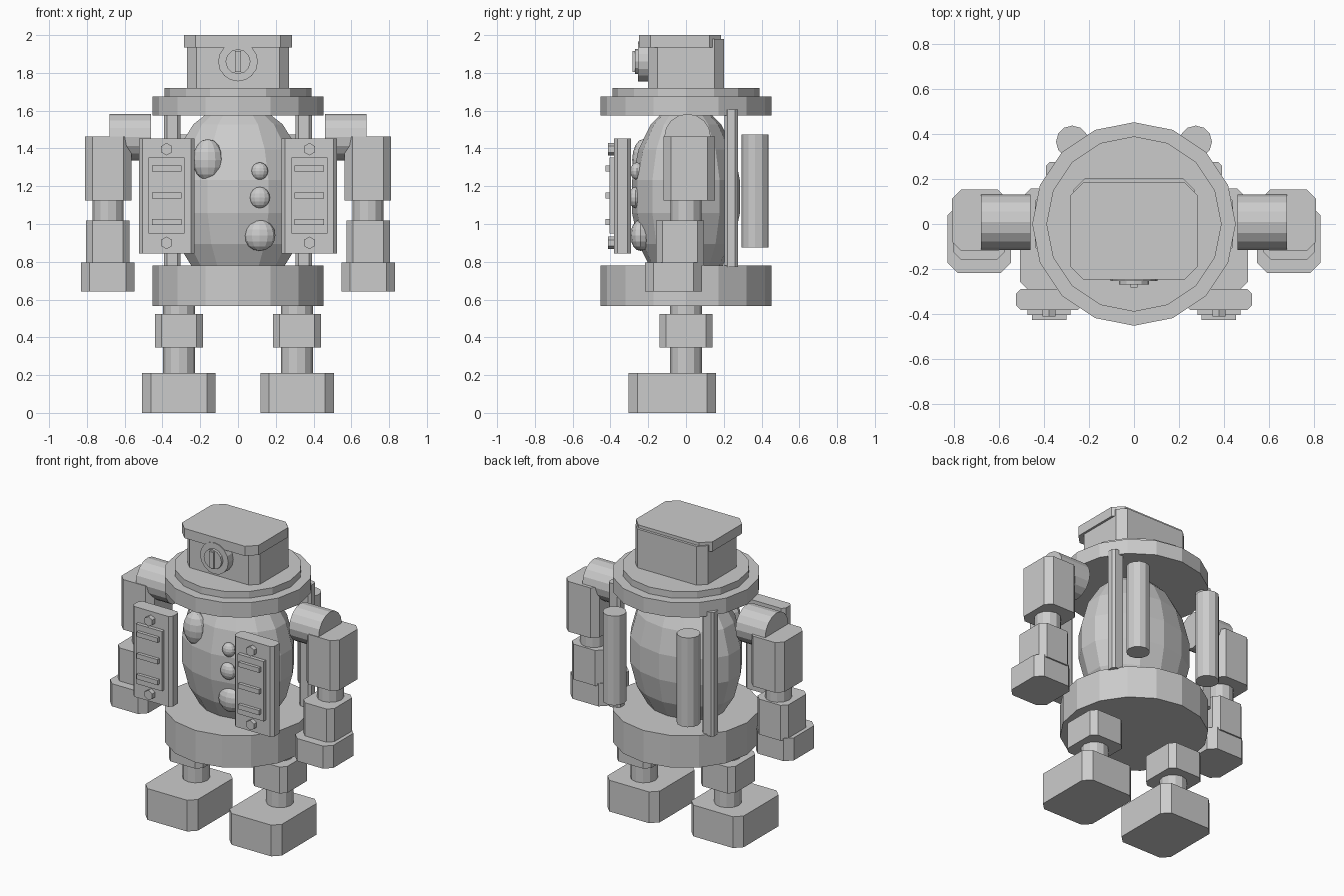
import bpy, bmesh, math
from mathutils import Matrix, Vector

if "Cube" in bpy.data.objects:
    bpy.data.objects.remove(bpy.data.objects["Cube"])

grey = bpy.data.materials.new("plain grey")
grey.diffuse_color = (0.6, 0.6, 0.6, 1)
grey.use_nodes = True
grey.node_tree.nodes["Principled BSDF"].inputs["Base Color"].default_value = grey.diffuse_color


def finish(name, bm):
    bmesh.ops.recalc_face_normals(bm, faces=bm.faces)
    mesh = bpy.data.meshes.new(name)
    bm.to_mesh(mesh)
    bm.free()
    mesh.materials.append(grey)
    obj = bpy.data.objects.new(name, mesh)
    bpy.context.collection.objects.link(obj)
    return obj


def box(name, x, y, z, cut=0.0):
    """Box from (min, max) ranges, with its vertical edges chamfered."""
    x, y, z = sorted(x), sorted(y), sorted(z)
    bm = bmesh.new()
    bmesh.ops.create_cube(bm, size=1)
    for v in bm.verts:
        v.co = Vector([(r[0] + r[1]) / 2 + c * (r[1] - r[0])
                       for r, c in zip((x, y, z), v.co)])
    if cut:
        edges = [e for e in bm.edges
                 if abs(e.verts[0].co.z - e.verts[1].co.z) > 1e-4]
        bmesh.ops.bevel(bm, geom=edges, offset=cut, segments=1, affect='EDGES')
    return finish(name, bm)


def cylinder(name, centre, radius, length, sides=16, axis='Z', turn=0.0):
    bm = bmesh.new()
    bmesh.ops.create_cone(bm, cap_ends=True, segments=sides, radius1=radius,
                          radius2=radius, depth=length)
    rot = Matrix.Rotation(turn, 4, 'Z')
    if axis == 'X':
        rot = Matrix.Rotation(math.pi / 2, 4, 'Y') @ rot
    elif axis == 'Y':
        rot = Matrix.Rotation(math.pi / 2, 4, 'X') @ rot
    bm.transform(Matrix.Translation(centre) @ rot)
    return finish(name, bm)


def ball(name, centre, radii, u=12, v=8):
    bm = bmesh.new()
    bmesh.ops.create_uvsphere(bm, u_segments=u, v_segments=v, radius=1)
    bm.transform(Matrix.Translation(centre) @ Matrix.Diagonal((*radii, 1)))
    return finish(name, bm)


# Head with its lid and round eye
box("head", (-0.27, 0.27), (-0.2, 0.202), (1.71, 1.98), 0.05)
box("head_lid", (-0.285, 0.285), (-0.248, 0.185), (1.935, 2.0), 0.06)
cylinder("eye_ring", (0, -0.22, 1.86), 0.105, 0.066, 16, 'Y')
cylinder("eye_disc", (0, -0.24, 1.86), 0.066, 0.06, 12, 'Y')
box("eye_slit", (-0.016, 0.016), (-0.283, -0.25), (1.805, 1.915))

# Neck discs, hip disc and egg-shaped body
cylinder("collar", (0, 0, 1.695), 0.39, 0.05)
cylinder("shoulder_disc", (0, 0, 1.625), 0.453, 0.1)
cylinder("hip_disc", (0, 0, 0.6725), 0.453, 0.215)
ball("body", (0, 0, 1.145), (0.377, 0.29, 0.5), 14, 9)

# Bumps on the chest
ball("chest_bump", (-0.16, -0.225, 1.34), (0.08, 0.06, 0.11))
ball("small_button", (0.115, -0.26, 1.28), (0.044, 0.035, 0.046))
ball("middle_button", (0.115, -0.268, 1.14), (0.054, 0.035, 0.056))
ball("large_button", (0.115, -0.24, 0.94), (0.083, 0.055, 0.083))

for s, side in ((-1, "left"), (1, "right")):
    def part(name, x, y, z, cut=0.0):
        box(f"{side}_{name}", (s * x[0], s * x[1]), y, z, cut)

    def tube(name, x, y, z, *args):
        cylinder(f"{side}_{name}", (s * x, y, z), *args)

    # Front panel with grille bars and hex bolts
    part("panel", (0.23, 0.525), (-0.382, -0.29), (0.845, 1.452), 0.02)
    part("grille", (0.282, 0.475), (-0.406, -0.37), (0.95, 1.352))
    for i, z in enumerate((1.01, 1.15, 1.295)):
        part(f"grille_bar_{i}", (0.3, 0.455), (-0.427, -0.395),
             (z - 0.016, z + 0.016))
    for i, z in enumerate((0.9, 1.396)):
        tube(f"bolt_{i}", 0.378, -0.39, z, 0.033, 0.044, 6, 'Y')

    # Rear post and rear tank
    part("post", (0.305, 0.392), (0.205, 0.275), (0.772, 1.605), 0.015)
    tube("tank", 0.275, 0.366, 1.175, 0.072, 0.6, 12)

    # Arm
    tube("shoulder", 0.57, 0.008, 1.46, 0.123, 0.22, 16, 'X')
    part("upper_arm", (0.565, 0.81), (-0.12, 0.153), (1.125, 1.462), 0.04)
    tube("elbow", 0.687, 0, 1.07, 0.082, 0.13, 12)
    part("forearm", (0.575, 0.805), (-0.16, 0.095), (0.78, 1.018), 0.035)
    part("hand", (0.547, 0.83), (-0.218, 0.085), (0.643, 0.795), 0.045)

    # Leg
    tube("thigh", 0.312, 0, 0.55, 0.084, 0.08, 12)
    part("knee", (0.185, 0.44), (-0.14, 0.14), (0.345, 0.523), 0.035)
    tube("ankle", 0.312, 0, 0.275, 0.084, 0.16, 12)
    part("foot", (0.118, 0.507), (-0.305, 0.158), (0, 0.21), 0.047)
